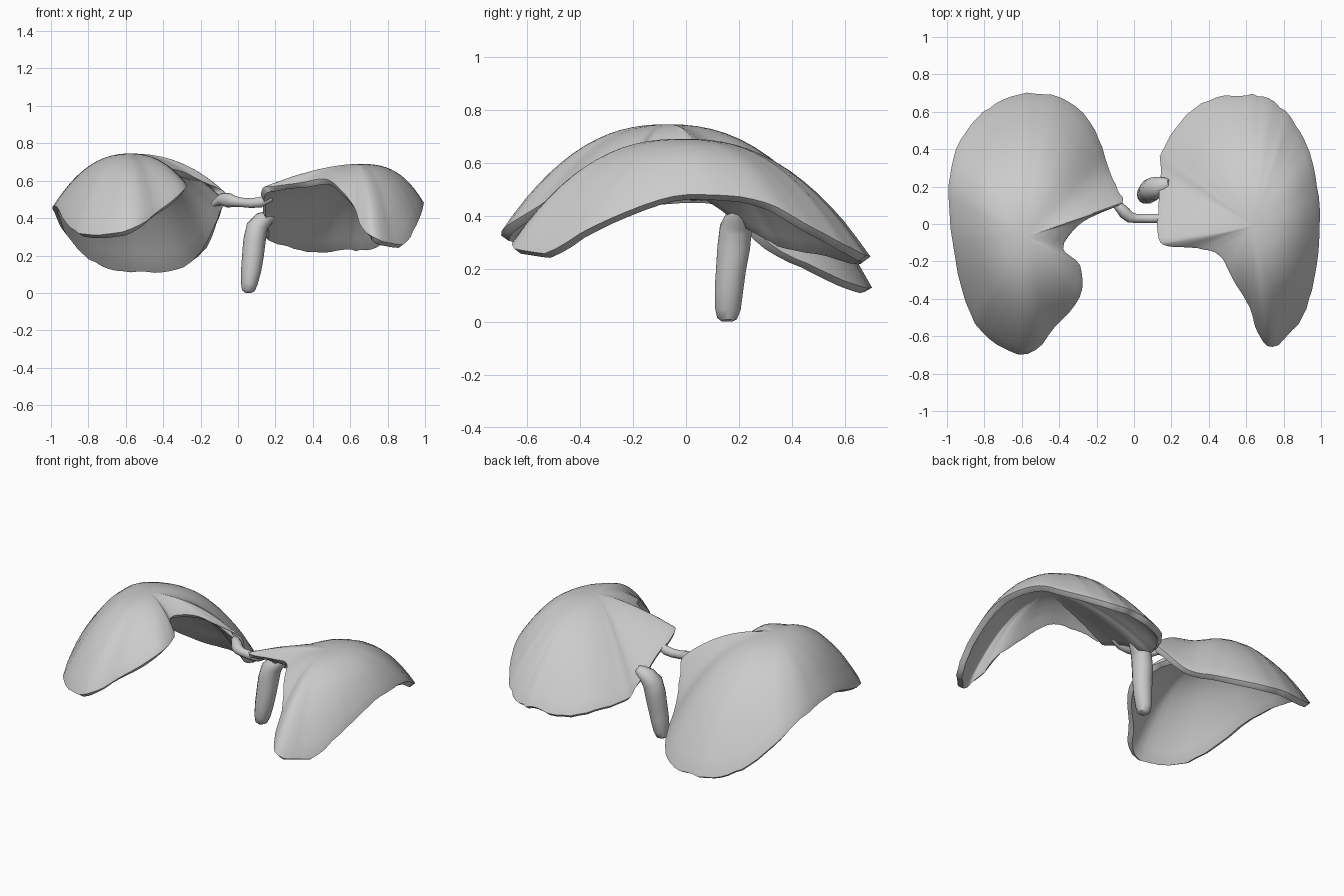
import bpy, bmesh, math, random
from mathutils import Vector

random.seed(4)
cube = bpy.data.objects.get("Cube")
if cube:
    bpy.data.objects.remove(cube)

grey = bpy.data.materials.new("light grey")
grey.use_nodes = True
grey.diffuse_color = (0.6, 0.6, 0.6, 1)
grey.node_tree.nodes["Principled BSDF"].inputs["Base Color"].default_value = grey.diffuse_color


def smooth_loop(points, steps):
    """Closed Catmull-Rom curve through the points."""
    p = [Vector(q) for q in points]
    n = len(p)
    out = []
    for i in range(n):
        a, b, c, d = (p[(i + k) % n] for k in (-1, 0, 1, 2))
        for s in range(steps):
            t = s / steps
            out.append((b * 2 + (c - a) * t + (a * 2 - b * 5 + c * 4 - d) * t ** 2
                        + (b * 3 - a - c * 3 + d) * t ** 3) / 2)
    return out


def average(values, window):
    """Average each value of a loop with its neighbours."""
    n = len(values)
    span = range(-window, window + 1)
    return [sum(values[(i + k) % n] for k in span) / len(span) for i in range(n)]


def finish(obj):
    obj.data.materials.append(grey)
    bpy.ops.object.select_all(action='DESELECT')
    obj.select_set(True)
    bpy.context.view_layer.objects.active = obj
    bpy.ops.object.shade_smooth_by_angle(angle=math.radians(40))


def mesh_object(name, bm):
    mesh = bpy.data.meshes.new(name)
    bm.to_mesh(mesh)
    bm.free()
    obj = bpy.data.objects.new(name, mesh)
    bpy.context.collection.objects.link(obj)
    return obj


def shell(name, peak, outline, power, tilt, rings=14):
    """Curved shell falling from a peak to an irregular rim, fuller towards +x by tilt."""
    bm = bmesh.new()
    peak = Vector(peak)
    rim = smooth_loop(outline, 4)
    rim = [peak + (p - peak) * random.uniform(0.992, 1.008) for p in rim]
    powers = [power + tilt * (p - peak).xy.normalized().x for p in rim]
    centre = bm.verts.new(peak)
    loops = []
    for k in range(1, rings + 1):
        r = k / rings
        # Inner rings forget the fine height changes of the rim
        drops = average([(peak.z - p.z) * r ** e for p, e in zip(rim, powers)],
                        round((1 - r) * 4))
        loops.append([bm.verts.new((*peak.xy.lerp(p.xy, r), peak.z - d))
                      for p, d in zip(rim, drops)])
    n = len(rim)
    for i in range(n):
        j = (i + 1) % n
        bm.faces.new((centre, loops[0][j], loops[0][i]))
        for a, b in zip(loops, loops[1:]):
            bm.faces.new((a[i], a[j], b[j], b[i]))
    bm.normal_update()
    if sum(f.normal.z for f in bm.faces) < 0:
        bmesh.ops.reverse_faces(bm, faces=bm.faces[:])
    obj = mesh_object(name, bm)
    solid = obj.modifiers.new("thickness", 'SOLIDIFY')
    solid.thickness = 0.036
    solid.offset = -1
    bevel = obj.modifiers.new("soft rim", 'BEVEL')
    bevel.width = 0.011
    bevel.segments = 3
    bevel.angle_limit = math.radians(60)
    finish(obj)


def tube(name, sections, sides=14):
    """Rounded tube; each section is x, y, z and half widths along two axes."""
    bm = bmesh.new()
    centres = [Vector(s[:3]) for s in sections]
    loops = []
    for i, s in enumerate(sections):
        way = (centres[min(i + 1, len(centres) - 1)] - centres[max(i - 1, 0)]).normalized()
        u = way.cross(Vector((0, 1, 0))).normalized()
        v = way.cross(u)
        loops.append([bm.verts.new(centres[i] + u * s[3] * math.cos(t) + v * s[4] * math.sin(t))
                      for t in (math.tau * k / sides for k in range(sides))])
    for a, b in zip(loops, loops[1:]):
        for k in range(sides):
            m = (k + 1) % sides
            bm.faces.new((a[k], a[m], b[m], b[k]))
    bm.faces.new(loops[0])
    bm.faces.new(loops[-1])
    bmesh.ops.recalc_face_normals(bm, faces=bm.faces[:])
    finish(mesh_object(name, bm))


# Larger shell on the right side, with a deep notch in its inner edge
shell("right_shell", (-0.58, -0.07, 0.745), [
    (-.53, .70, .13), (-.35, .66, .13), (-.21, .5, .2), (-.14, .32, .29),
    (-.09, .18, .45), (-.06, .115, .53), (-.2, .05, .6), (-.3, -.01, .65),
    (-.38, -.13, .66), (-.29, -.22, .6), (-.29, -.39, .55), (-.42, -.55, .44),
    (-.57, -.70, .34), (-.78, -.61, .31), (-.9, -.42, .35), (-.97, -.1, .46),
    (-.99, .2, .45), (-.95, .4, .36), (-.84, .57, .22), (-.7, .66, .15)], 2.3, 0)

# Smaller shell on the left side, with a straight front step
shell("left_shell", (0.64, -0.01, 0.69), [
    (.57, .69, .25), (.4, .66, .24), (.25, .55, .27), (.15, .39, .3),
    (.14, .27, .36), (.13, .1, .48), (.13, -.08, .56), (.19, -.12, .57),
    (.34, -.13, .59), (.46, -.17, .61), (.53, -.3, .57), (.62, -.45, .46),
    (.66, -.58, .35), (.74, -.66, .29), (.88, -.53, .26), (.95, -.35, .36),
    (.99, -.1, .46), (.99, .1, .48), (.96, .3, .45), (.91, .45, .37),
    (.81, .6, .29), (.69, .68, .25)], 2.3, 0.6)

# Thin bridge between the shells
tube("bridge", [
    (-.13, .15, .48, .02, .02), (-.09, .105, .5, .03, .025), (-.05, .06, .495, .04, .033),
    (-.02, .035, .49, .03, .03), (.01, .03, .485, .025, .025), (.07, .03, .48, .026, .025),
    (.12, .03, .485, .028, .025), (.18, .03, .51, .02, .02)])

# Hanging leg that bends into the inner edge of the left shell
tube("leg", [
    (.055, .155, 0, .015, .02), (.055, .155, .012, .034, .038), (.06, .158, .05, .045, .05),
    (.07, .162, .12, .054, .055), (.08, .17, .2, .058, .058), (.088, .18, .28, .06, .063),
    (.102, .188, .35, .058, .062), (.13, .2, .385, .05, .055), (.17, .21, .41, .035, .04),
    (.19, .215, .42, .02, .025)])
